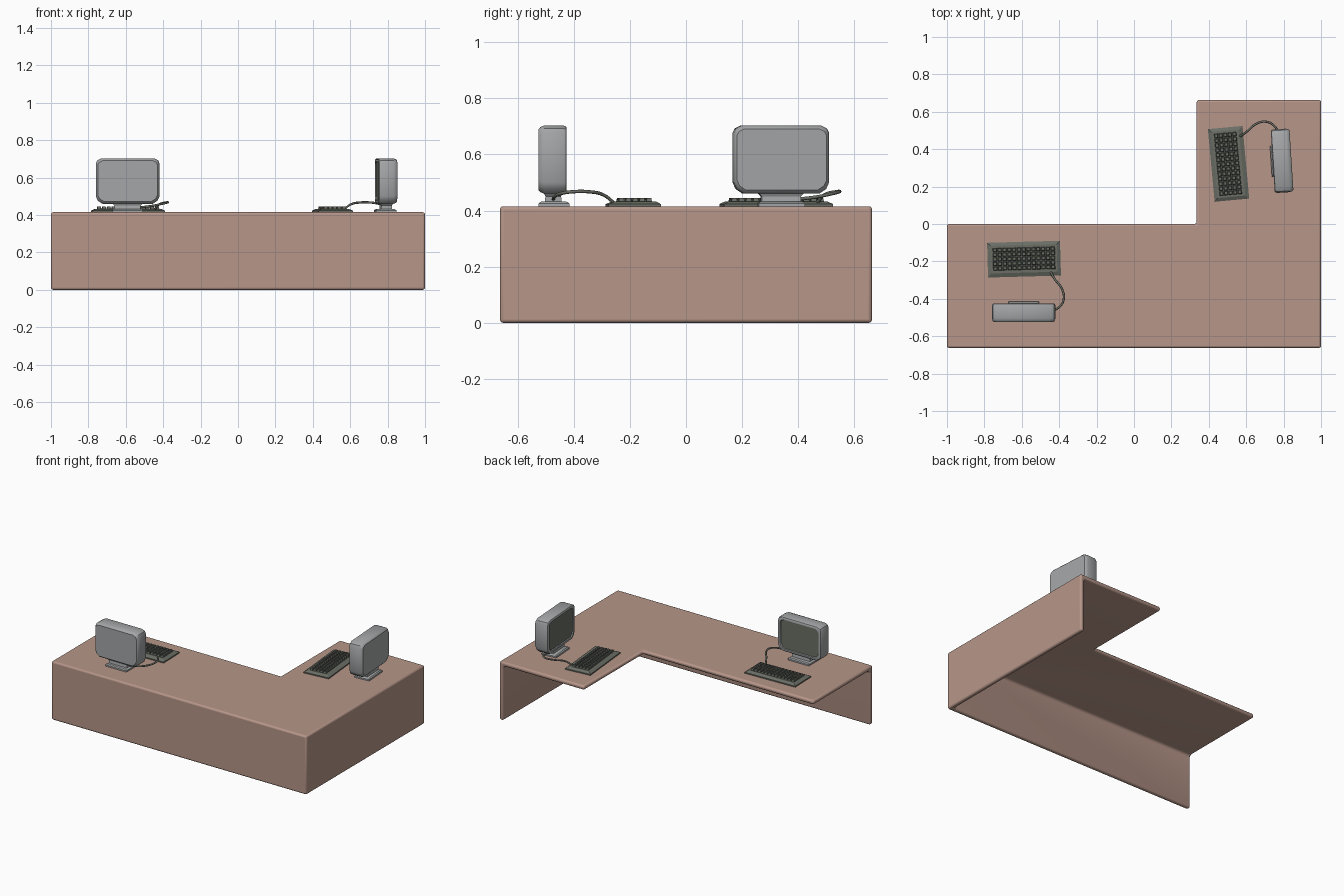
import bpy, bmesh, math
from mathutils import Matrix, Vector

if "Cube" in bpy.data.objects:
    bpy.data.objects.remove(bpy.data.objects["Cube"])


def material(name, rgb):
    m = bpy.data.materials.new(name)
    m.diffuse_color = (*rgb, 1)
    m.use_nodes = True
    m.node_tree.nodes["Principled BSDF"].inputs["Base Color"].default_value = m.diffuse_color
    return m


WOOD = material("desk_tan", (0.47, 0.305, 0.25))
GREY = material("casing_grey", (0.37, 0.38, 0.385))
DARK = material("dark_grey_green", (0.145, 0.155, 0.13))


def finish(name, bm, mats, matrix=Matrix(), angle=35):
    bmesh.ops.recalc_face_normals(bm, faces=bm.faces)
    me = bpy.data.meshes.new(name)
    bm.to_mesh(me)
    bm.free()
    ob = bpy.data.objects.new(name, me)
    bpy.context.collection.objects.link(ob)
    for m in mats:
        me.materials.append(m)
    ob.matrix_world = matrix
    smooth(ob, angle)
    return ob


def activate(ob):
    bpy.ops.object.select_all(action='DESELECT')
    ob.select_set(True)
    bpy.context.view_layer.objects.active = ob


def smooth(ob, angle):
    activate(ob)
    bpy.ops.object.shade_smooth_by_angle(angle=math.radians(angle))


def loft(bm, rings):
    """Skin a list of equal-length point rings and cap both ends; returns the last cap."""
    vs = [[bm.verts.new(p) for p in r] for r in rings]
    n = len(vs[0])
    for a, b in zip(vs, vs[1:]):
        for i in range(n):
            bm.faces.new((a[i], a[(i + 1) % n], b[(i + 1) % n], b[i]))
    bm.faces.new(vs[0])
    return bm.faces.new(vs[-1])


def rect(cx, cy, hx, hy, z):
    return [(cx - hx, cy - hy, z), (cx + hx, cy - hy, z),
            (cx + hx, cy + hy, z), (cx - hx, cy + hy, z)]


# Desk: L-shaped block hollowed out so a top and two modesty panels remain
H, T = 0.415, 0.03
outline = [(-1, -0.663), (1, -0.663), (1, 0.663), (0.335, 0.663), (0.335, 0), (-1, 0)]
bm = bmesh.new()
loft(bm, [[(x, y, z) for x, y in outline] for z in (0, H)])
desk = finish("desk", bm, [WOOD])

bm = bmesh.new()
loft(bm, [rect(-0.515, 0.685, 1.515 - T, 1.348 - T, z) for z in (-0.5, H - T)])
# round the hidden inner corners where panels meet the top
inner = [e for e in bm.edges
         if sum((all(v.co.x > 0.9 for v in e.verts),
                 all(v.co.y < -0.6 for v in e.verts),
                 all(v.co.z > 0.3 for v in e.verts))) == 2]
bmesh.ops.bevel(bm, geom=inner, offset=0.02, segments=4, profile=0.5, affect='EDGES')
cutter = finish("desk_cutter", bm, [WOOD])
cutter.hide_render = True

mod = desk.modifiers.new("hollow", 'BOOLEAN')
mod.operation, mod.object, mod.solver = 'DIFFERENCE', cutter, 'EXACT'
activate(desk)
bpy.ops.object.modifier_apply(modifier=mod.name)
bpy.data.objects.remove(cutter)
bev = desk.modifiers.new("rounded_edges", 'BEVEL')
bev.width, bev.segments = 0.012, 3
bev.limit_method, bev.angle_limit = 'ANGLE', math.radians(60)
bev.use_clamp_overlap = False
bpy.ops.object.modifier_apply(modifier=bev.name)
smooth(desk, 35)


def workstation(tag, x, y, turn):
    place = Matrix.Translation((x, y, H)) @ Matrix.Rotation(math.radians(turn), 4, 'Z')

    # Monitor casing: chamfered outline lofted from back to front, screen set in
    half = [(0.135, 0.045), (0.160, 0.062), (0.170, 0.085), (0.170, 0.262),
            (0.163, 0.277), (0.142, 0.288)]
    shape = half + [(-px, pz) for px, pz in reversed(half)]
    mid = 0.168

    def ring(yy, k, kz):
        return [(px * k, yy, mid + (pz - mid) * kz) for px, pz in shape]

    bm = bmesh.new()
    screen = loft(bm, [ring(-0.052, 0.94, 0.90), ring(-0.045, 0.975, 0.96),
                       ring(-0.032, 1, 1), ring(0.036, 1, 1), ring(0.045, 0.98, 0.975),
                       ring(0.048, 0.95, 0.94), ring(0.048, 0.88, 0.85),
                       ring(0.042, 0.86, 0.83)])
    screen.material_index = 1
    finish("monitor_" + tag, bm, [GREY, DARK], place, 30)

    # Stand: flat foot and flared neck
    bm = bmesh.new()
    loft(bm, [rect(0, 0.003, 0.082, 0.055, 0), rect(0, 0.003, 0.082, 0.055, 0.010),
              rect(0, 0.003, 0.076, 0.048, 0.016), rect(0, 0, 0.070, 0.030, 0.018),
              rect(0, 0, 0.070, 0.028, 0.035), rect(0, 0, 0.085, 0.036, 0.052)])
    finish("monitor_stand_" + tag, bm, [GREY], place, 30)

    # Keyboard: bevelled tray with rows of tapered keys
    kplace = place @ Matrix.Translation((0.002, 0.285, 0)) @ Matrix.Rotation(math.radians(1.6), 4, 'Z')
    bm = bmesh.new()
    loft(bm, [rect(0, 0, 0.195, 0.093, 0), rect(0, 0, 0.195, 0.093, 0.008),
              rect(0, 0.002, 0.177, 0.074, 0.017)])
    cols, rows, px, py = 13, 5, 0.0258, 0.0245
    for r in range(rows):
        for c in range(cols):
            kx, ky = (c - (cols - 1) / 2) * px, 0.003 + (r - (rows - 1) / 2) * py
            loft(bm, [rect(kx, ky, 0.0115, 0.0108, 0.015),
                      rect(kx, ky, 0.0080, 0.0075, 0.030)])
    finish("keyboard_" + tag, bm, [DARK], kplace, 20)

    # Cable from keyboard round to the monitor neck
    cu = bpy.data.curves.new("cable_" + tag, 'CURVE')
    cu.dimensions = '3D'
    cu.bevel_depth, cu.bevel_resolution, cu.resolution_u = 0.006, 2, 6
    cu.use_fill_caps = True
    sp = cu.splines.new('BEZIER')
    pts = [(0.145, 0.215, 0.014), (0.165, 0.180, 0.040), (0.205, 0.125, 0.052),
           (0.214, 0.070, 0.052), (0.185, 0.025, 0.045), (0.130, 0.005, 0.034),
           (0.065, 0.000, 0.026)]
    sp.bezier_points.add(len(pts) - 1)
    for bp, p in zip(sp.bezier_points, pts):
        bp.co = Vector(p)
        bp.handle_left_type = bp.handle_right_type = 'AUTO'
    cu.materials.append(DARK)
    ob = bpy.data.objects.new("cable_" + tag, cu)
    bpy.context.collection.objects.link(ob)
    ob.matrix_world = place
    activate(ob)
    bpy.ops.object.convert(target='MESH')
    smooth(bpy.context.object, 60)


workstation("left", -0.59, -0.473, 0)
workstation("right", 0.79, 0.338, 93.7)
